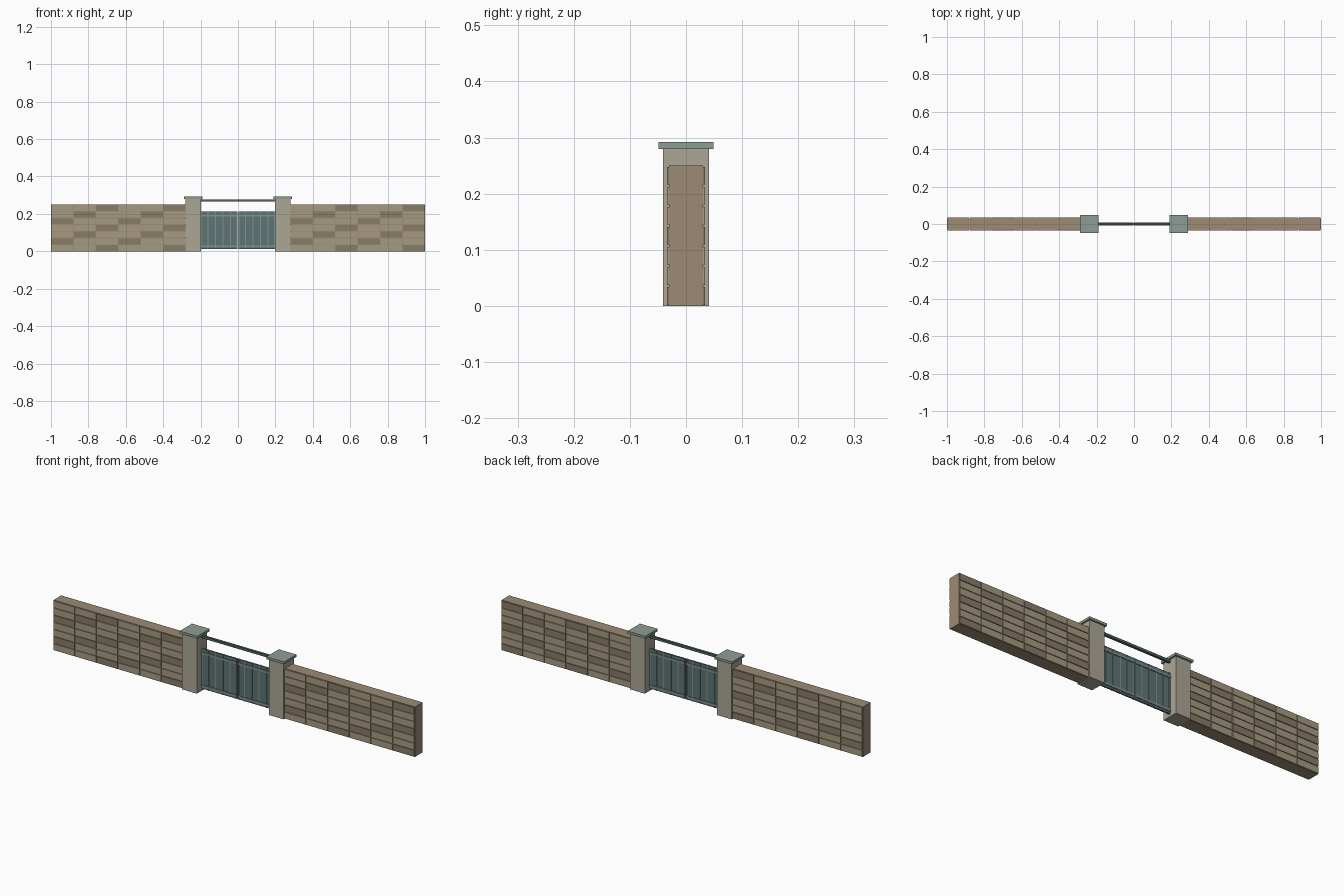
import bpy, bmesh
from mathutils import Matrix, Vector

if "Cube" in bpy.data.objects:
    bpy.data.objects.remove(bpy.data.objects["Cube"])


def material(name, r, g, b):
    m = bpy.data.materials.new(name)
    m.diffuse_color = [(c / 255) ** 2.2 for c in (r, g, b)] + [1]
    m.use_nodes = True
    m.node_tree.nodes["Principled BSDF"].inputs["Base Color"].default_value = m.diffuse_color
    return m


MORTAR = material("mortar", 155, 138, 115)
STONE = material("stone", 165, 153, 128)
DARK = material("dark_stone", 135, 123, 104)
PILLAR = material("pillar_stone", 170, 165, 148)
CAP = material("cap_green", 140, 156, 145)
PANEL = material("gate_panel", 95, 115, 115)
RAIL = material("gate_rail", 125, 146, 146)
BAR = material("dark_metal", 80, 100, 95)


def boxes(name, mat, spans):
    """One object made of boxes given as (x0, x1, y0, y1, z0, z1)."""
    bm = bmesh.new()
    for x0, x1, y0, y1, z0, z1 in spans:
        size = Matrix.Diagonal((x1 - x0, y1 - y0, z1 - z0, 1))
        mid = Vector((x0 + x1, y0 + y1, z0 + z1)) / 2
        bmesh.ops.create_cube(bm, size=1, matrix=Matrix.Translation(mid) @ size)
    me = bpy.data.meshes.new(name)
    bm.to_mesh(me)
    bm.free()
    me.materials.append(mat)
    ob = bpy.data.objects.new(name, me)
    bpy.context.collection.objects.link(ob)
    return ob


COLS, ROWS, W, H, GAP = 6, 7, 0.12, 0.25 / 7, 0.002

for side, x0 in (("left", -1.0), ("right", 0.28)):
    # wall core
    boxes(side + "_wall", MORTAR, [(x0, x0 + 0.72, -0.03, 0.03, 0, 0.25)])

    # raised facing stones on front and back, every third one dark
    light, dark = [], []
    for c in range(COLS):
        for r in range(ROWS):
            group = dark if (r - c) % 3 == 1 else light
            bx, bz = x0 + c * W, r * H
            for y0, y1 in ((-0.034, -0.029), (0.029, 0.034)):
                group.append((bx + GAP, bx + W - GAP, y0, y1, bz + GAP, bz + H - GAP))
    boxes(side + "_light_stones", STONE, light)
    boxes(side + "_dark_stones", DARK, dark)

    # gate pillar and its cap
    s = -1 if side == "left" else 1
    px = 0.24 * s
    boxes(side + "_pillar", PILLAR, [(px - 0.041, px + 0.041, -0.041, 0.041, 0, 0.28)])
    boxes(side + "_pillar_cap", CAP, [(px - 0.049, px + 0.049, -0.049, 0.049, 0.28, 0.292)])

    # gate leaf: thin panel, two rails, upright bars
    a, b = sorted((0.002 * s, 0.2 * s))
    boxes(side + "_gate_panel", PANEL, [(a, b, -0.004, 0.004, 0.012, 0.212)])
    boxes(side + "_gate_rails", RAIL,
          [(a, b, -0.008, 0.008, z - 0.005, z + 0.005) for z in (0.027, 0.192)])
    boxes(side + "_gate_bars", RAIL,
          [(x * s - 0.002, x * s + 0.002, -0.006, 0.006, 0.012, 0.212)
           for x in (0.005, 0.04, 0.08, 0.12, 0.16, 0.195)])

# overhead bar between the pillars
boxes("overhead_bar", BAR, [(-0.2, 0.2, -0.006, 0.006, 0.265, 0.277)])
